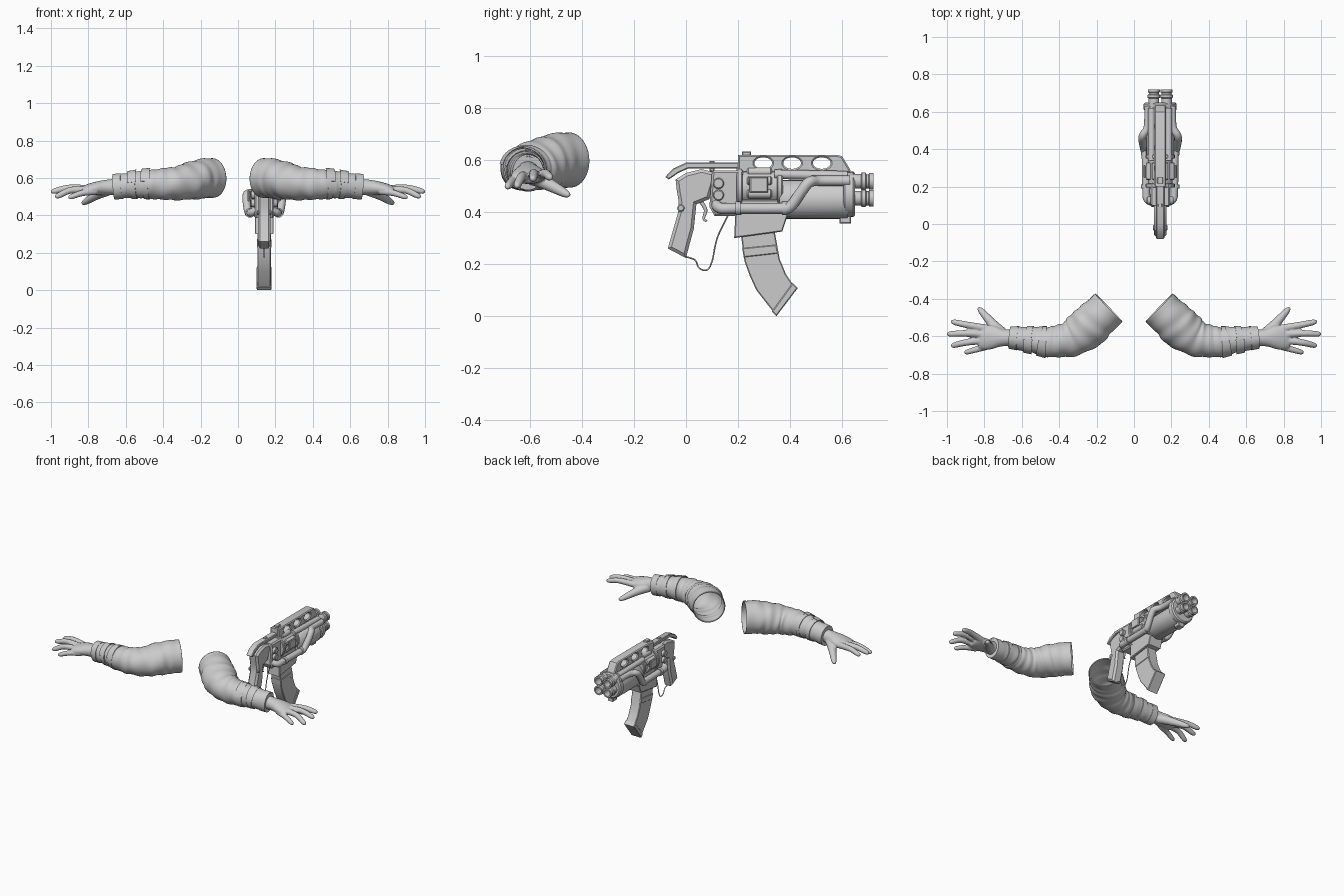
import bpy, bmesh, math
from mathutils import Vector

if "Cube" in bpy.data.objects:
    bpy.data.objects.remove(bpy.data.objects["Cube"])

grey = bpy.data.materials.new("neutral_grey")
grey.use_nodes = True
grey.diffuse_color = (0.6, 0.6, 0.6, 1)
grey.node_tree.nodes["Principled BSDF"].inputs["Base Color"].default_value = (0.6, 0.6, 0.6, 1)
GUN_X = 0.14
X, Z = Vector((1, 0, 0)), Vector((0, 0, 1))


def add(name, mesh, x=0.0, mirror=False, angle=35):
    """Link a mesh as a smooth shaded object with sharp edges kept."""
    mesh.materials.clear()
    mesh.materials.append(grey)
    for p in mesh.polygons:
        p.use_smooth = True
        p.material_index = 0
    mesh.set_sharp_from_angle(angle=math.radians(angle))
    ob = bpy.data.objects.new(name, mesh)
    ob.location.x = x
    bpy.context.scene.collection.objects.link(ob)
    if mirror:
        ob.modifiers.new("Mirror", 'MIRROR')
    return ob


def loft(bm, rings, cap=True):
    loops = [[bm.verts.new(p) for p in r] for r in rings]
    n = len(loops[0])
    for a, b in zip(loops, loops[1:]):
        for i in range(n):
            bm.faces.new((a[i], a[(i + 1) % n], b[(i + 1) % n], b[i]))
    if cap:
        bm.faces.new(loops[0][::-1])
        bm.faces.new(loops[-1])


def finish(bm):
    bmesh.ops.recalc_face_normals(bm, faces=bm.faces)
    mesh = bpy.data.meshes.new("part")
    bm.to_mesh(mesh)
    bm.free()
    return mesh


def sample(st, t):
    """Smooth spline through stations of equal-length number tuples."""
    i = min(int(t), len(st) - 2)
    f = t - i
    p = [st[max(0, min(len(st) - 1, i + k))] for k in (-1, 0, 1, 2)]
    return [b + 0.5 * f * (c - a + f * (2 * a - 5 * b + 4 * c - d + f * (3 * (b - c) + d - a)))
            for a, b, c, d in zip(*p)]


def sweep_rings(st, t0=0, t1=None, steps=6, n=16, up=Z, bump=None, grow=0.0):
    t1 = len(st) - 1 if t1 is None else t1
    count = max(2, round((t1 - t0) * steps))
    rings = []
    for k in range(count + 1):
        t = t0 + (t1 - t0) * k / count
        s = sample(st, t)
        c, w, h = Vector(s[:3]), s[3] + grow, s[-1] + grow
        lo, hi = max(t - 0.05, 0), min(t + 0.05, len(st) - 1)
        d = (Vector(sample(st, hi)[:3]) - Vector(sample(st, lo)[:3])).normalized()
        u = d.cross(up).normalized()
        v = u.cross(d)
        ring = []
        for j in range(n):
            a = math.tau * j / n
            m = bump(t, a) if bump else 1
            ring.append(c + (u * w * math.cos(a) + v * h * math.sin(a)) * m)
        rings.append(ring)
    return rings


def tube(name, st, mirror=False, **kw):
    bm = bmesh.new()
    loft(bm, sweep_rings(st, up=X, n=12, **kw))
    return add(name, finish(bm), GUN_X, mirror)


def lathe(name, profile, x=0, z=0, n=24, mirror=False):
    """Turn (y, radius) points about an axis along y."""
    bm = bmesh.new()
    loft(bm, [[(x + r * math.cos(math.tau * j / n), y, z + r * math.sin(math.tau * j / n))
               for j in range(n)] for y, r in profile])
    return add(name, finish(bm), GUN_X, mirror)


def plate(name, outline, half, bevel=0.004, holes=(), x=0, mirror=False):
    """Extrude a (y, z) outline across x, with optional oval holes."""
    cu = bpy.data.curves.new(name, 'CURVE')
    cu.dimensions, cu.fill_mode = '2D', 'BOTH'
    cu.extrude, cu.bevel_depth, cu.offset = half - bevel, bevel, -bevel
    cu.bevel_resolution = 0
    ovals = [[(y + ry * math.cos(math.tau * i / 24), z + rz * math.sin(math.tau * i / 24))
              for i in range(24)] for y, z, ry, rz in holes]
    for loop in [outline] + ovals:
        sp = cu.splines.new('POLY')
        sp.points.add(len(loop) - 1)
        sp.use_cyclic_u = True
        for p, (y, z) in zip(sp.points, loop):
            p.co = (y, z, 0, 1)
    tmp = bpy.data.objects.new("tmp", cu)
    mesh = bpy.data.meshes.new_from_object(tmp)
    bpy.data.objects.remove(tmp)
    bm = bmesh.new()
    bm.from_mesh(mesh)
    for v in bm.verts:
        v.co = (v.co.z + x, v.co.x, v.co.y)
    bmesh.ops.remove_doubles(bm, verts=bm.verts, dist=1e-5)
    return add(name, finish(bm), GUN_X, mirror, 25)


def rect(y0, y1, z0, z1):
    return [(y0, z0), (y1, z0), (y1, z1), (y0, z1)]


# Sleeve: open at the shoulder, wrinkled cloth down to the cuff
sleeve = [(.135, -.447, .60, .105, .106), (.19, -.50, .597, .107, .105),
          (.25, -.555, .585, .113, .10), (.32, -.605, .572, .10, .09),
          (.39, -.625, .568, .088, .085), (.46, -.63, .567, .08, .078),
          (.53, -.62, .565, .071, .072), (.60, -.613, .558, .064, .066),
          (.665, -.607, .553, .057, .066)]


def wrinkle(t, a):
    fade = min(1, t / 1.5) * min(1, (8 - t) / 2)
    return 1 + fade * (0.022 * math.sin(8 * t + 1.5 * math.sin(a + t)) + 0.018 * math.sin(3 * a + 4 * t))


bm = bmesh.new()
loft(bm, sweep_rings(sleeve, steps=10, n=40, bump=wrinkle), cap=False)
arm = add("sleeve", finish(bm), mirror=True, angle=60)
solid = arm.modifiers.new("Cloth", 'SOLIDIFY')
solid.thickness, solid.offset = 0.006, -1

# Cuff and two forearm straps, each with a buckle on the upper front
for name, t0, t1, grow in (("cuff", 7.3, 8, .003), ("inner_strap", 5.2, 5.6, .005),
                           ("outer_strap", 6.2, 6.65, .005)):
    bm = bmesh.new()
    loft(bm, sweep_rings(sleeve, t0, t1, n=32, grow=grow))
    add(name, finish(bm), mirror=True)
    if name != "cuff":
        bm = bmesh.new()
        rings = sweep_rings(sleeve, t0 - .1, t1 + .1, n=32, grow=.010)
        for r in (rings[0], rings[-1]):
            r[:] = r[1:9] + [Vector(p) * .97 + Vector(sample(sleeve, t0)[:3]) * .03 for p in r[8:0:-1]]
        loft(bm, [rings[0], rings[-1]])
        add(name + "_buckle", finish(bm), mirror=True)

# Hand: palm, fingers and thumb fused into one skin
palm = [(.63, -.608, .553, .044, .045), (.70, -.608, .55, .046, .041), (.75, -.605, .545, .062, .037),
        (.80, -.607, .538, .066, .030), (.83, -.607, .535, .056, .020)]
digits = [[(.78, -.56, .54, .021), (.89, -.54, .547, .018), (.96, -.525, .535, .015), (.978, -.52, .53, .006)],
          [(.78, -.59, .54, .021), (.90, -.585, .547, .018), (.98, -.588, .53, .015), (1.0, -.589, .525, .006)],
          [(.78, -.62, .535, .021), (.89, -.632, .535, .018), (.96, -.648, .505, .015), (.978, -.652, .497, .006)],
          [(.76, -.645, .53, .021), (.83, -.667, .52, .017), (.89, -.684, .50, .014), (.906, -.69, .493, .006)],
          [(.70, -.59, .535, .032), (.755, -.535, .51, .026), (.815, -.467, .473, .017), (.833, -.448, .463, .007)]]
bm = bmesh.new()
for st in [palm] + digits:
    loft(bm, sweep_rings(st, n=20))
hand = add("hand", finish(bm), angle=180)
fuse = hand.modifiers.new("Fuse", 'REMESH')
fuse.mode, fuse.voxel_size, fuse.use_smooth_shade = 'VOXEL', 0.005, True
relax = hand.modifiers.new("Relax", 'SMOOTH')
relax.iterations = 4
hand.modifiers.new("Mirror", 'MIRROR')

# Grip, back strap and receiver
plate("grip", [(-.07, .26), (0, .223), (.012, .27), (.03, .335), (.04, .43), (.09, .45), (.12, .55), (.06, .565),
               (0, .55), (-.04, .525), (-.035, .48), (-.028, .44), (-.03, .40), (-.05, .33)], .034, .012)
plate("back_strap", [(-.08, .535), (-.05, .567), (0, .59), (.21, .59), (.21, .568), (.01, .568),
                     (-.03, .55), (-.066, .525)], .022)
plate("receiver", [(.09, .42), (.11, .385), (.22, .385), (.22, .56), (.10, .56)], .052, .008)
plate("lower_frame", rect(.19, .40, .38, .45), .05, .008)
plate("hammer", rect(.09, .11, .555, .597), .012)
tube("trigger", [(0, .05, .45, .008), (0, .075, .41, .007), (0, .068, .375, .005), (0, .08, .365, .004)])
tube("cord", [(0, 0, .228, .003), (0, .035, .215, .003), (0, .05, .185, .003), (0, .08, .177, .003),
              (0, .10, .21, .003), (0, .12, .30, .003), (0, .16, .385, .003)])
for i, z in enumerate((.465, .51)):
    bolt = plate(f"receiver_bolt_{i + 1}", [(.125 + .021 * math.cos(k * math.tau / 20),
                 z + .021 * math.sin(k * math.tau / 20)) for k in range(20)], .014, x=.058, mirror=True)
grip_bolt = plate("grip_bolt", [(-.02 + .014 * math.cos(k * math.tau / 16),
                  .415 + .014 * math.sin(k * math.tau / 16)) for k in range(16)], .006, x=.033, mirror=True)

# Revolving drum with its end rings and chambers
lathe("drum", [(.20, .066), (.37, .066)], z=.495)
for i, y in enumerate((.195, .35)):
    lathe(f"drum_ring_{i + 1}", [(y, .074), (y + .004, .078), (y + .018, .078), (y + .022, .074)], z=.495)
for i in range(8):
    a = math.tau * (i + .5) / 8
    lathe(f"chamber_{i + 1}", [(.235, .012), (.24, .018), (.325, .018), (.33, .012)],
          .064 * math.cos(a), .495 + .064 * math.sin(a), 12)
plate("side_plate", rect(.245, .315, .475, .535), .006, x=.083, mirror=True)

# Perforated top rail
plate("top_rail", [(.20, .55), (.635, .55), (.63, .565), (.60, .615), (.58, .62), (.20, .62)], .032, .006,
      holes=[(y, .588, .034, .022) for y in (.297, .408, .522)])
plate("rear_sight", rect(.215, .25, .615, .632), .016)

# Barrel shroud, collar and the four muzzles
lathe("barrel_shroud", [(.36, .068), (.37, .075), (.62, .075)], z=.448)
lathe("front_collar", [(.605, .08), (.612, .088), (.642, .088), (.65, .08)], z=.468)
plate("front_lug", rect(.59, .635, .355, .40), .022)
for row, z in (("lower", .453), ("upper", .518)):
    lathe(row + "_muzzle", [(.60, .028), (.672, .028), (.676, .034), (.69, .034), (.694, .027), (.702, .027),
                            (.705, .032), (.72, .032), (.72, .022), (.66, .022)], .034, z, 20, True)

# Pipes along both flanks
tube("flank_pipe", [(.04, .115, .43, .02), (.07, .135, .414, .021), (.075, .20, .414, .021), (.078, .36, .414, .021),
                    (.086, .40, .42, .021), (.095, .445, .48, .021), (.092, .475, .515, .021),
                    (.068, .52, .52, .02), (.065, .63, .52, .02)], True)
tube("upper_pipe", [(.046, .34, .545, .018), (.046, .62, .54, .018)], True)
for i, y in enumerate((.19, .37)):
    lathe(f"pipe_clamp_{i + 1}", [(y, .026), (y + .02, .026)], .076, .414, 16, True)

# Magazine well, curved magazine and foot plate
plate("magazine_well", [(.19, .40), (.185, .30), (.37, .325), (.395, .40)], .05)
plate("magazine", [(.21, .32), (.225, .21), (.245, .155), (.27, .10), (.335, .017), (.42, .108),
                   (.385, .16), (.36, .22), (.34, .33)], .036)
plate("magazine_band", [(.222, .225), (.355, .24), (.348, .275), (.216, .262)], .039)
plate("magazine_foot", [(.33, .018), (.348, 0), (.43, .108), (.41, .128)], .04)
